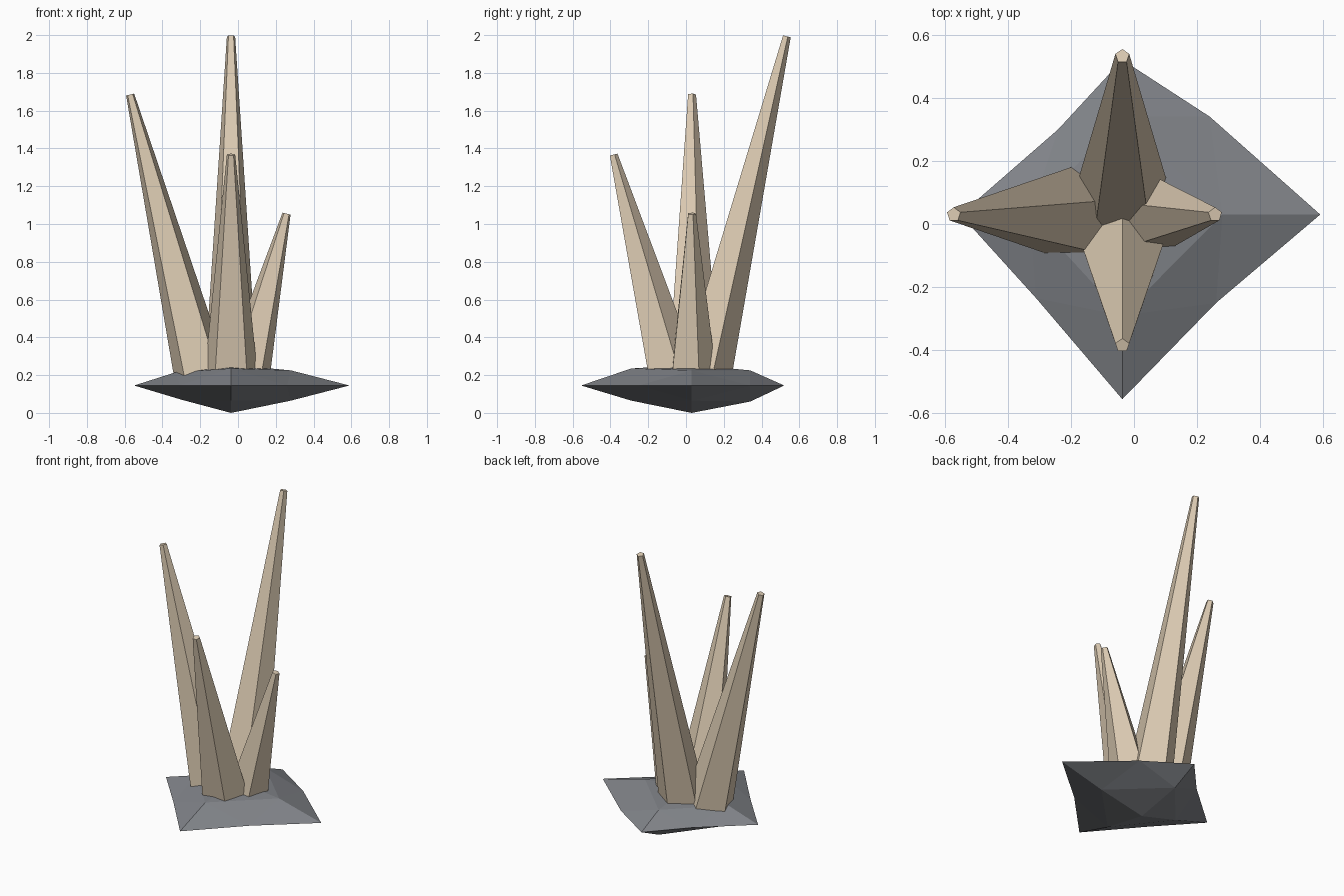
import bpy, bmesh
from mathutils import Vector, Matrix

if "Cube" in bpy.data.objects:
    bpy.data.objects.remove(bpy.data.objects["Cube"])

CX, CY = -0.037, 0.03


def material(name, rgb):
    m = bpy.data.materials.new(name)
    m.diffuse_color = (*rgb, 1)
    m.use_nodes = True
    m.node_tree.nodes["Principled BSDF"].inputs["Base Color"].default_value = m.diffuse_color
    return m


bone = material("tan", (0.72, 0.60, 0.45))
stone = material("dark_grey", (0.22, 0.23, 0.25))


def add_object(name, bm, mat):
    bmesh.ops.recalc_face_normals(bm, faces=bm.faces)
    me = bpy.data.meshes.new(name)
    bm.to_mesh(me)
    bm.free()
    me.materials.append(mat)
    ob = bpy.data.objects.new(name, me)
    bpy.context.collection.objects.link(ob)


# Rock base: a flattened, once-subdivided octahedron built from rings
bm = bmesh.new()
new = lambda x, y, z: bm.verts.new((x, y, z))
equator = [new(x, y, 0.145) for x, y in (
    (0.59, CY), (0.24, 0.34), (CX, 0.52), (-0.24, 0.30),
    (-0.55, CY), (-0.31, -0.235), (CX, -0.555), (0.26, -0.25))]
upper = [new(0.28, CY, 0.225), new(CX, 0.34, 0.225),
         new(-0.33, CY, 0.215), new(CX, -0.29, 0.235)]
lower = [new(0.28, CY, 0.065), new(CX, 0.34, 0.06),
         new(-0.30, CY, 0.07), new(CX, -0.29, 0.065)]
for ring, pole in ((upper, new(CX, CY, 0.255)), (lower, new(CX, CY, 0.0))):
    for i in range(4):
        a, b = ring[i], ring[(i + 1) % 4]
        e0, mid, e1 = equator[2 * i], equator[2 * i + 1], equator[(2 * i + 2) % 8]
        for tri in ((pole, a, b), (a, mid, b), (a, e0, mid), (b, mid, e1)):
            bm.faces.new(tri)
add_object("rock_base", bm, stone)


# Spikes: tilted, tapered five-sided cones with blunt tips, one edge toward +y
def spike(name, foot, tip, radius):
    foot, tip = Vector(foot), Vector(tip)
    axis = tip - foot
    turn = Vector((0, 0, 1)).rotation_difference(axis).to_matrix().to_4x4()
    bm = bmesh.new()
    bmesh.ops.create_cone(bm, cap_ends=True, segments=5, radius1=radius,
                          radius2=0.023, depth=axis.length)
    # put the first corner on +y whatever the cone's start angle is
    top = max((v.co for v in bm.verts), key=lambda c: (c.z < 0, c.length)).copy()
    spin = Vector((top.x, top.y)).angle_signed(Vector((0, 1)))
    bm.transform(Matrix.Translation((foot + tip) / 2) @ turn
                 @ Matrix.Rotation(-spin, 4, 'Z'))
    add_object(name, bm, bone)


spike("back_spike", (CX, 0.086, 0.17), (CX, 0.532, 1.994), 0.150)
spike("left_spike", (-0.187, CY, 0.17), (-0.571, CY, 1.685), 0.154)
spike("front_spike", (CX, -0.070, 0.17), (CX, -0.385, 1.367), 0.150)
spike("right_spike", (0.038, CY, 0.17), (0.257, CY, 1.055), 0.134)
